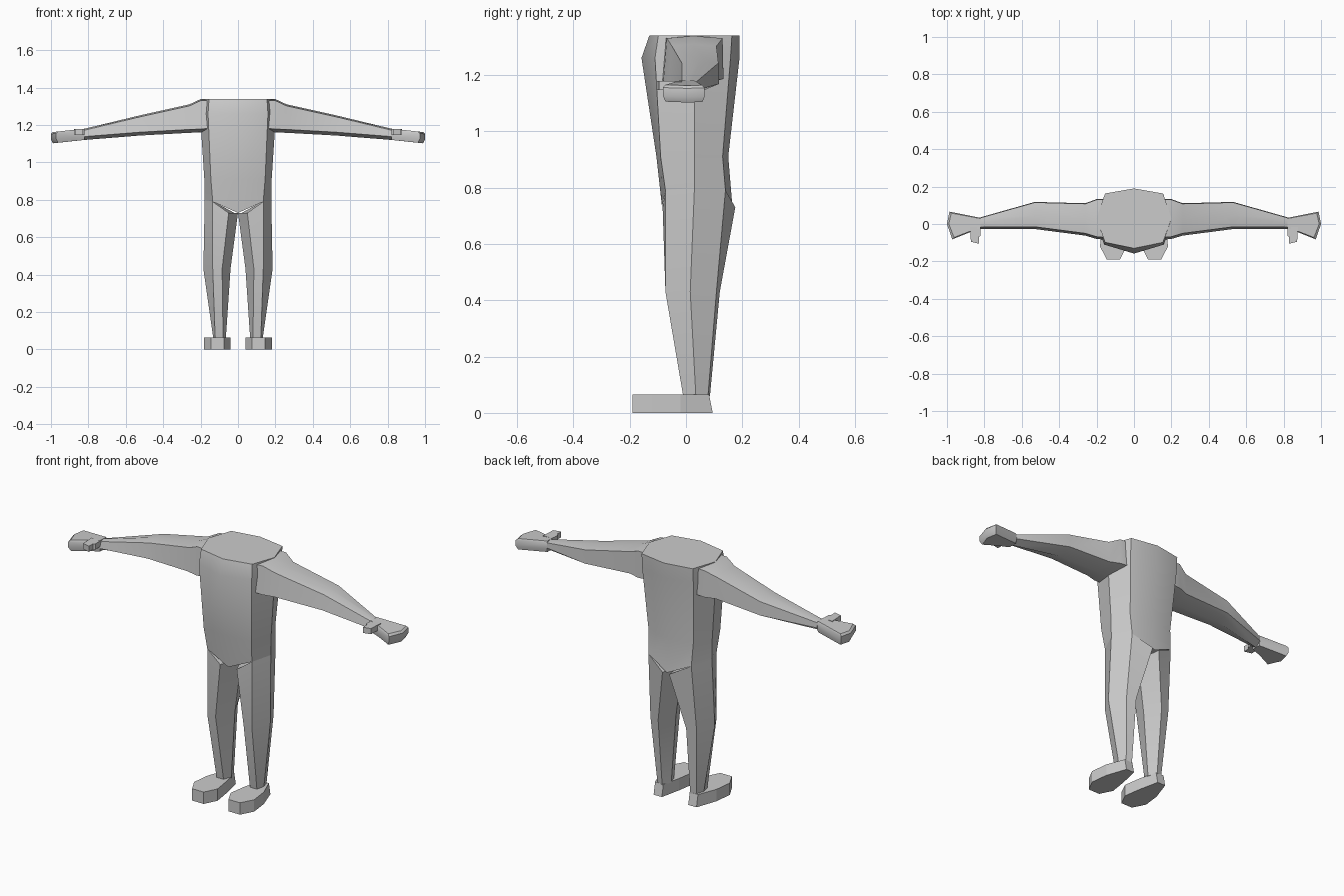
import bpy, bmesh, math

if "Cube" in bpy.data.objects:
    bpy.data.objects.remove(bpy.data.objects["Cube"])


def loft(name, rings, sides=(1,), angle=30):
    """Bridge equal-length rings of points, cap the ends, repeat per mirrored side."""
    bm = bmesh.new()
    for s in sides:
        loops = [[bm.verts.new((s * x, y, z)) for x, y, z in ring] for ring in rings]
        n = len(loops[0])
        for a, b in zip(loops, loops[1:]):
            for i in range(n):
                j = (i + 1) % n
                bm.faces.new((a[i], a[j], b[j], b[i]))
        bm.faces.new(loops[0])
        bm.faces.new(loops[-1])
    bmesh.ops.recalc_face_normals(bm, faces=bm.faces[:])
    me = bpy.data.meshes.new(name)
    bm.to_mesh(me)
    bm.free()
    ob = bpy.data.objects.new(name, me)
    bpy.context.collection.objects.link(ob)
    if angle:
        bpy.ops.object.select_all(action='DESELECT')
        ob.select_set(True)
        bpy.context.view_layer.objects.active = ob
        bpy.ops.object.shade_smooth_by_angle(angle=math.radians(angle))
    return ob


def level(pts, z):
    return [(x, y, z) for x, y in pts]


def whole(half):
    """Complete a half ring whose first and last points lie on x = 0."""
    return half + [(-x, y, z) for x, y, z in half[-2:0:-1]]


BOTH = (1, -1)

# torso: eight-sided, with a V-shaped lower edge
loft("torso", [
    whole([(0, -.085, .73), (.135, -.073, .79), (.178, .03, .80), (.13, .14, .79), (0, .165, .73)]),
    whole(level([(0, -.105), (.145, -.09), (.18, .03), (.135, .13), (0, .15)], .91)),
    whole(level([(0, -.158), (.16, -.11), (.203, .03), (.155, .158), (0, .19)], 1.26)),
    whole(level([(0, -.13), (.155, -.098), (.2, .03), (.155, .163), (0, .19)], 1.34)),
], angle=32)

# legs: six-sided, hip to knee to ankle
loft("legs", [
    [(.0, .03, .73), (.05, -.083, .73), (.135, -.073, .79), (.178, .03, .80), (.13, .14, .79), (.02, .175, .73)],
    level([(.04, .03), (.085, -.073), (.135, -.073), (.185, .015), (.14, .108), (.085, .12)], .43),
    level([(.065, .035), (.08, -.01), (.122, -.01), (.132, .035), (.118, .078), (.085, .085)], .06),
], BOTH, 20)

# feet: flat slabs with tapered toe and narrow heel
sole = [(.075, -.19), (.145, -.19), (.182, -.12), (.17, -.02), (.13, .095), (.08, .095), (.055, -.02), (.04, -.12)]
instep = [(x, min(y, .082)) for x, y in sole]
loft("feet", [level(sole, 0), level(instep, .065)], BOTH, 0)


def arm_ring(x, yf, yb, zb, zt):
    ym = (yf + yb) / 2
    return [(x, yf, zb + .018), (x, yf + .012, zt - .008), (x, ym, zt),
            (x, yb, zt - .008), (x, yb + .003, zb + .025), (x, ym, zb)]


# arms: shoulder, elbow, wrist
loft("arms", [
    arm_ring(.14, -.085, .13, 1.165, 1.338),
    arm_ring(.2, -.08, .13, 1.16, 1.338),
    arm_ring(.26, -.062, .108, 1.158, 1.31),
    arm_ring(.53, -.027, .115, 1.143, 1.25),
    arm_ring(.82, -.027, .033, 1.12, 1.18),
], BOTH, 35)

# hands: fan-shaped mitts, sloping down slightly outward
palm = [(.82, -.026), (.88, -.045), (.972, -.082), (1.0, 0), (.987, .066), (.82, .033)]


def palm_ring(base, grow):
    return [(x - grow * (.01 if x > .95 else 0), y * (1 - grow * .12), base - .1 * (x - .82)) for x, y in palm]


loft("hands", [palm_ring(1.12, 1), palm_ring(1.14, 0), palm_ring(1.17, 0), palm_ring(1.18, 1)], BOTH, 30)

# thumbs: small bent blocks on the front of each hand
thumb = [(.82, -.015), (.82, -.063), (.83, -.07), (.83, -.105), (.872, -.095), (.877, -.015)]
loft("thumbs", [level(thumb, 1.147), level(thumb, 1.178)], BOTH, 0)
